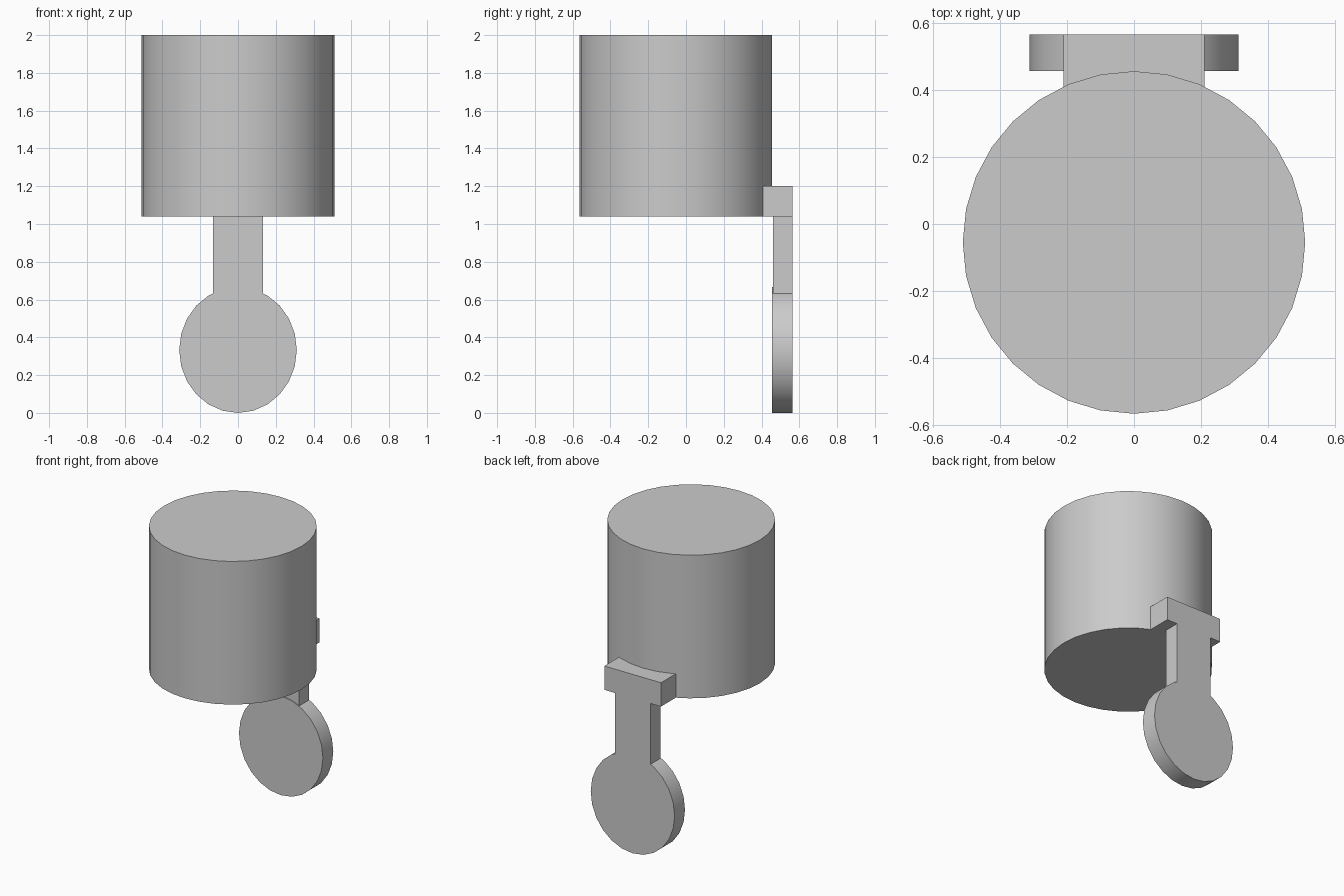
import bpy
import math

cube = bpy.data.objects.get("Cube")
if cube:
    bpy.data.objects.remove(cube, do_unlink=True)

grey = bpy.data.materials.new("plain_grey")
grey.use_nodes = True
colour = (0.6, 0.6, 0.6, 1)
grey.diffuse_color = colour
grey.node_tree.nodes["Principled BSDF"].inputs["Base Color"].default_value = colour

BACK = 0.565           # shared rear plane of the hanging bracket
DRUM_Y, DRUM_R = -0.055, 0.51
DRUM_BOTTOM, TOP = 1.04, 2.0


def finish(obj, name):
    obj.name = name
    obj.data.materials.append(grey)
    bpy.ops.object.transform_apply(location=False, rotation=True, scale=True)
    bpy.ops.object.shade_smooth_by_angle(angle=math.radians(30))
    return obj


def cylinder(name, sides, radius, depth, location, rotation=(0, 0, 0), scale=(1, 1, 1)):
    bpy.ops.mesh.primitive_cylinder_add(vertices=sides, radius=radius, depth=depth,
                                        location=location, rotation=rotation)
    obj = bpy.context.object
    obj.scale = scale
    return finish(obj, name)


def block(name, half_width, front, bottom, top):
    bpy.ops.mesh.primitive_cube_add(size=1, location=(0, (front + BACK) / 2, (bottom + top) / 2))
    obj = bpy.context.object
    obj.scale = (2 * half_width, BACK - front, top - bottom)
    return finish(obj, name)


# Large upright drum
cylinder("drum", 32, DRUM_R, TOP - DRUM_BOTTOM, (0, DRUM_Y, (TOP + DRUM_BOTTOM) / 2))

# Crossbar clasping the drum, with the stem hanging from it
block("crossbar", 0.21, 0.408, DRUM_BOTTOM, 1.2)
block("stem", 0.132, 0.46, 0.5, DRUM_BOTTOM)

# Slightly oval disc at the foot of the stem
front = 0.455
cylinder("disc", 24, 0.333, BACK - front, (0, (front + BACK) / 2, 0.333),
         rotation=(math.pi / 2, 0, 0), scale=(0.935, 1, 1))
